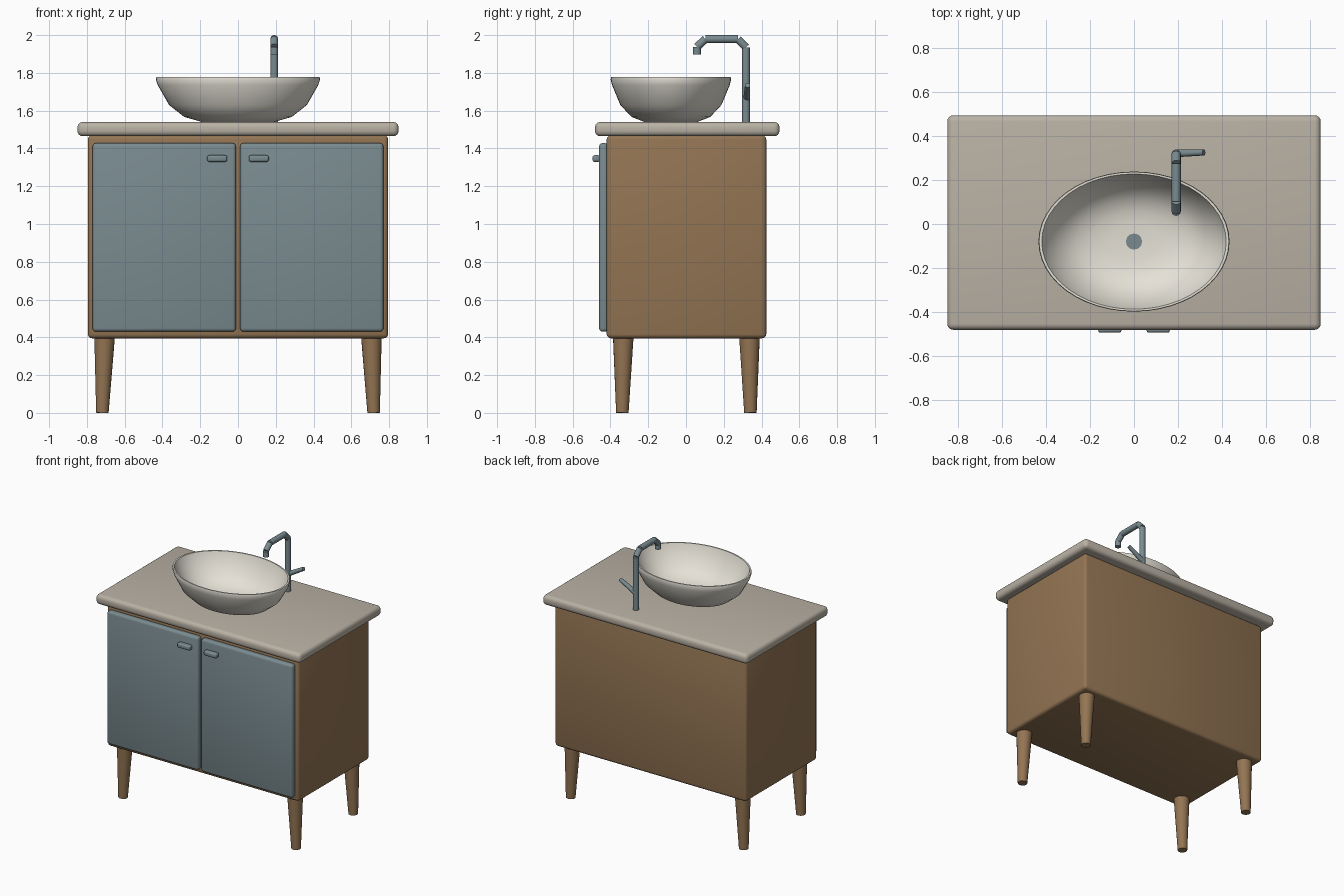
import bpy, bmesh, math
from mathutils import Vector

cube = bpy.data.objects.get("Cube")
if cube:
    bpy.data.objects.remove(cube, do_unlink=True)


def make_material(name, srgb):
    color = [(c / 255) ** 2.2 for c in srgb] + [1.0]
    m = bpy.data.materials.new(name)
    m.use_nodes = True
    m.diffuse_color = color
    bsdf = m.node_tree.nodes["Principled BSDF"]
    bsdf.inputs["Base Color"].default_value = color
    bsdf.inputs["Roughness"].default_value = 0.6
    return m


wood = make_material("warm wood", (146, 116, 84))
blue = make_material("slate blue", (121, 138, 143))
stone = make_material("warm stone", (184, 176, 163))
ceramic = make_material("cream ceramic", (228, 224, 213))


def add_object(name, bm, material):
    bmesh.ops.recalc_face_normals(bm, faces=bm.faces)
    mesh = bpy.data.meshes.new(name)
    bm.to_mesh(mesh)
    bm.free()
    mesh.materials.append(material)
    ob = bpy.data.objects.new(name, mesh)
    bpy.context.collection.objects.link(ob)
    bpy.ops.object.select_all(action='DESELECT')
    ob.select_set(True)
    bpy.context.view_layer.objects.active = ob
    bpy.ops.object.shade_smooth_by_angle(angle=math.radians(35))
    return ob


def box(name, low, high, bevel, material, segments=3):
    low, high = Vector(low), Vector(high)
    bm = bmesh.new()
    bmesh.ops.create_cube(bm, size=1)
    bmesh.ops.scale(bm, vec=high - low, verts=bm.verts)
    bmesh.ops.translate(bm, vec=(low + high) / 2, verts=bm.verts)
    bmesh.ops.bevel(bm, geom=bm.edges[:], offset=bevel, segments=segments,
                    profile=0.5, affect='EDGES')
    return add_object(name, bm, material)


def rod(bm, start, end, r1, r2, sides=16):
    start, end = Vector(start), Vector(end)
    axis = end - start
    turn = axis.to_track_quat('Z', 'Y').to_matrix().to_4x4()
    turn.translation = (start + end) / 2
    bmesh.ops.create_cone(bm, cap_ends=True, segments=sides, radius1=r1,
                          radius2=r2, depth=axis.length, matrix=turn)


# Cabinet and countertop
box("cabinet", (-0.795, -0.42, 0.395), (0.795, 0.425, 1.47), 0.022, wood)
box("countertop", (-0.85, -0.482, 1.465), (0.85, 0.495, 1.54), 0.028, stone, 4)

# Doors, handles and legs, repeated on both sides
for side, s in (("left", 1), ("right", -1)):
    xs = sorted((s * 0.011, s * 0.77))
    box(side + "_door", (xs[0], -0.46, 0.43), (xs[1], -0.41, 1.428), 0.018, blue)
    xs = sorted((s * 0.057, s * 0.163))
    box(side + "_handle", (xs[0], -0.495, 1.329), (xs[1], -0.455, 1.364), 0.011, blue)
    for end, top_y, foot_y in (("front", -0.332, -0.337), ("back", 0.336, 0.341)):
        bm = bmesh.new()
        rod(bm, (s * 0.718, foot_y, 0), (s * 0.706, top_y, 0.41), 0.033, 0.055, 20)
        add_object(f"{side}_{end}_leg", bm, wood)

# Oval basin: lathe the wall profile, then squash it front to back
profile = [(0, 1.54), (0.19, 1.54), (0.285, 1.567), (0.365, 1.63), (0.425, 1.735),
           (0.435, 1.765), (0.432, 1.778), (0.42, 1.778), (0.413, 1.76), (0.39, 1.72),
           (0.335, 1.64), (0.26, 1.592), (0.19, 1.572), (0.115, 1.563), (0, 1.563)]
bm = bmesh.new()
verts = [bm.verts.new((r, 0, z)) for r, z in profile]
edges = [bm.edges.new(pair) for pair in zip(verts, verts[1:])]
bmesh.ops.spin(bm, geom=verts + edges, cent=(0, 0, 0), axis=(0, 0, 1),
               angle=math.tau, steps=48)
bmesh.ops.remove_doubles(bm, verts=bm.verts, dist=0.0005)
bmesh.ops.scale(bm, vec=(1, 0.733, 1), verts=bm.verts)
bmesh.ops.translate(bm, vec=(0, -0.08, 0), verts=bm.verts)
add_object("basin", bm, ceramic)

# Drain
bm = bmesh.new()
rod(bm, (0, -0.08, 1.56), (0, -0.08, 1.569), 0.037, 0.037, 12)
add_object("drain", bm, blue)

# Faucet pipe in straight sections
fx = 0.192
path = [(0.318, 1.53), (0.318, 1.935), (0.275, 1.979), (0.103, 1.979),
        (0.058, 1.938), (0.058, 1.897)]
bm = bmesh.new()
for (y1, z1), (y2, z2) in zip(path, path[1:]):
    rod(bm, (fx, y1, z1), (fx, y2, z2), 0.021, 0.021)
add_object("faucet", bm, blue)

# Faucet lever
bm = bmesh.new()
rod(bm, (fx, 0.322, 1.665), (0.318, 0.326, 1.735), 0.018, 0.014)
add_object("faucet_lever", bm, blue)
